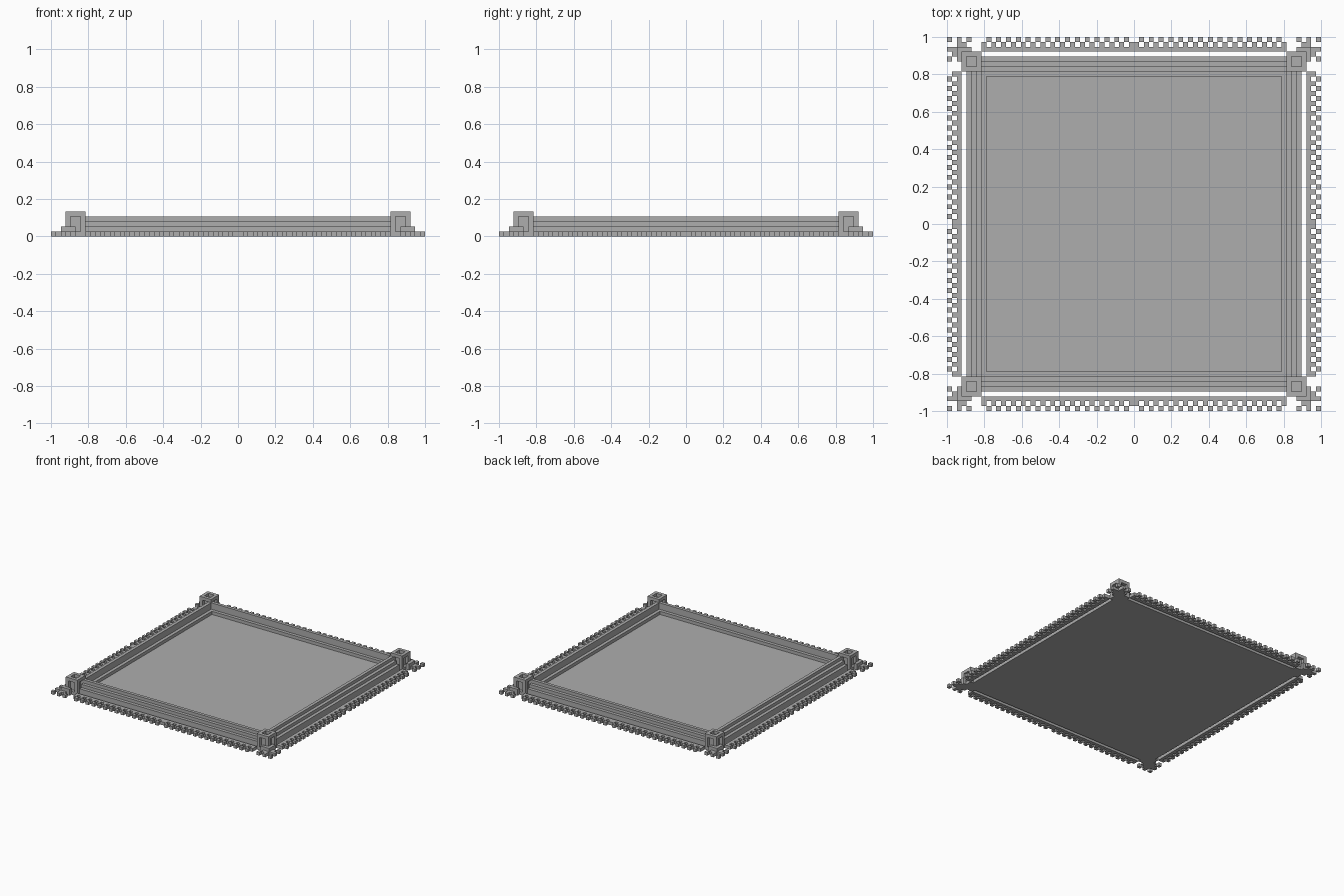
import bpy, bmesh

cube = bpy.data.objects.get("Cube")
if cube:
    bpy.data.objects.remove(cube)

N = 76          # blocks across the model
U = 2 / N       # size of one block

mat = bpy.data.materials.new("stone_grey")
mat.use_nodes = True
GREY = (0.42, 0.42, 0.42, 1)
mat.diffuse_color = GREY
mat.node_tree.nodes["Principled BSDF"].inputs["Base Color"].default_value = GREY


def heights_to_object(name, height):
    """Solid of stepped columns: height maps a block (i, j) to its (bottom, top)."""
    bm = bmesh.new()

    def quad(*pts):
        bm.faces.new([bm.verts.new((x * U - 1, y * U - 1, z * U)) for x, y, z in pts])

    def box(x0, x1, y0, y1, z0, z1):
        lo = [(x0, y0), (x1, y0), (x1, y1), (x0, y1)]
        quad(*[(x, y, z1) for x, y in lo])
        quad(*[(x, y, z0) for x, y in reversed(lo)])
        for k in range(4):
            (ax, ay), (bx, by) = lo[k], lo[(k + 1) % 4]
            quad((ax, ay, z0), (bx, by, z0), (bx, by, z1), (ax, ay, z1))

    for b in height:
        box(*b)
    mesh = bpy.data.meshes.new(name)
    bm.to_mesh(mesh)
    bm.free()
    mesh.materials.append(mat)
    obj = bpy.data.objects.new(name, mesh)
    bpy.context.collection.objects.link(obj)
    return obj


def turn(b, k):
    """Quarter turns of a box about the centre."""
    x0, x1, y0, y1, z0, z1 = b
    for _ in range(k):
        x0, x1, y0, y1 = N - y1, N - y0, x0, x1
    return x0, x1, y0, y1, z0, z1


# Floor slab
heights_to_object("floor", [(4, N - 4, 4, N - 4, 0, 1)])

# Parts of the front side, repeated on all four sides
rail = [(7, N - 7, 4 + i, 5 + i, 1, h) for i, h in enumerate((2, 3, 4, 2))]
fringe = [(7, N - 7, 2, 3, 0, 1)]
for i in range(7, N // 2):
    row = i % 2
    fringe += [(i, i + 1, row, row + 1, 0, 1), (N - 1 - i, N - i, row, row + 1, 0, 1)]

# Corner post: a frame of edges around a recessed core
post = [(3, 7, 3, 7, 0, 1), (4, 6, 4, 6, 1, 4)]
post += [(x, x + 1, y, y + 1, 1, 4) for x in (3, 6) for y in (3, 6)]
post += [(3, 7, 3, 4, 4, 5), (3, 7, 6, 7, 4, 5), (3, 4, 4, 6, 4, 5), (6, 7, 4, 6, 4, 5)]

# Corner ornament: low blocks with a raised angle against the post
tassel = [(0, 1, 0, 1, 0, 1), (2, 3, 2, 3, 0, 2)]
for x, y, w, h in ((4, 0, 1, 1), (2, 0, 1, 1), (2, 1, 2, 1), (3, 2, 2, 2)):
    tassel += [(x, x + w, y, y + 1, 0, h), (y, y + 1, x, x + w, 0, h)]

for k, side in enumerate(("front", "left", "back", "right")):
    for name, part in (("rail", rail), ("fringe", fringe), ("post", post), ("corner_ornament", tassel)):
        heights_to_object(side + "_" + name, [turn(b, k) for b in part])
